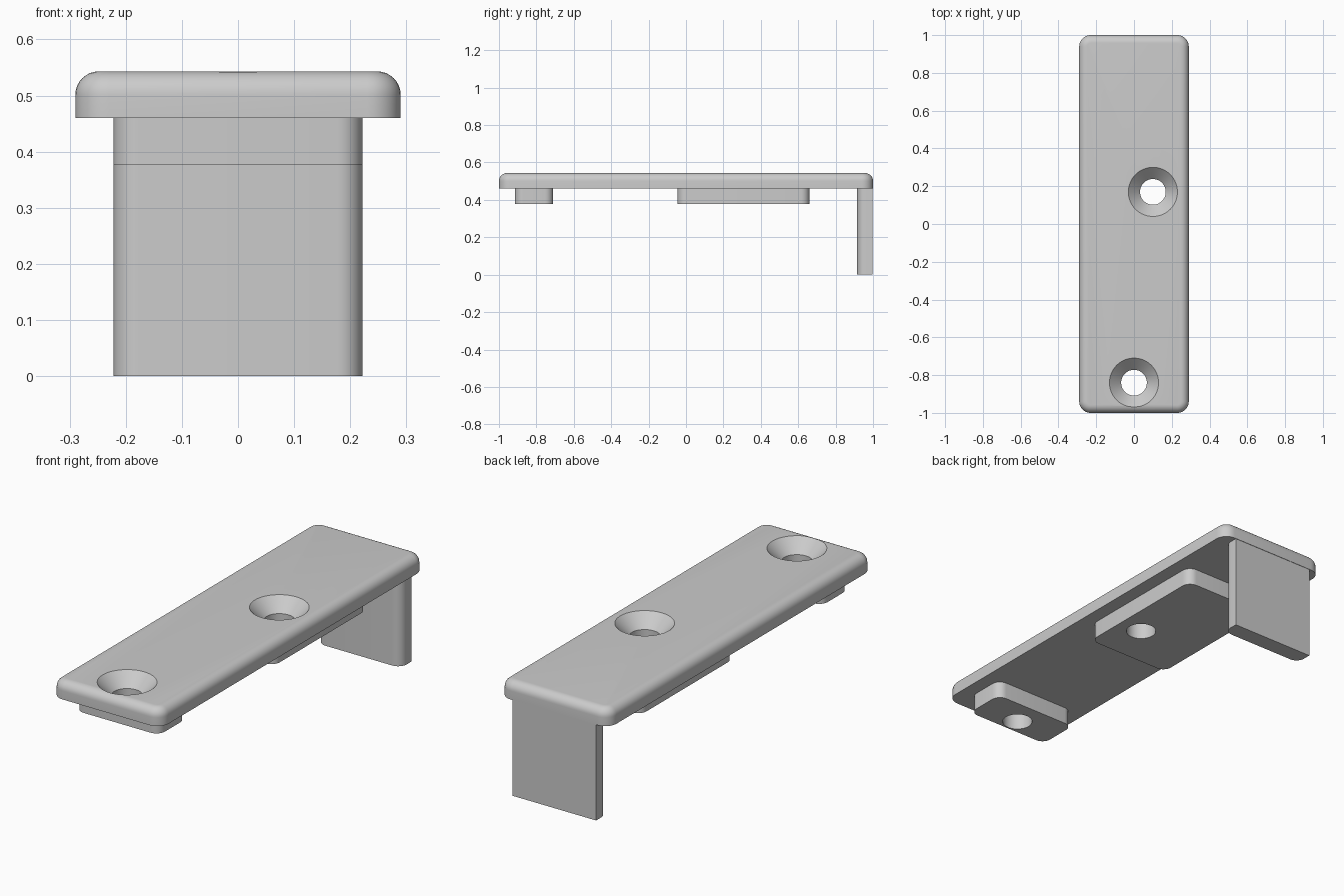
import bpy
import bmesh
import math

cube = bpy.data.objects.get("Cube")
if cube:
    bpy.data.objects.remove(cube, do_unlink=True)

grey = bpy.data.materials.new("plain grey")
grey.use_nodes = True
COLOUR = (0.6, 0.6, 0.6, 1)
grey.diffuse_color = COLOUR
grey.node_tree.nodes["Principled BSDF"].inputs["Base Color"].default_value = COLOUR

TOP, UNDER, PAD_BOTTOM = 0.543, 0.46, 0.377
HOLES = [(0, -0.84), (0.1, 0.17)]


def add_object(name, bm):
    bmesh.ops.recalc_face_normals(bm, faces=bm.faces)
    mesh = bpy.data.meshes.new(name)
    bm.to_mesh(mesh)
    bm.free()
    obj = bpy.data.objects.new(name, mesh)
    mesh.materials.append(grey)
    bpy.context.collection.objects.link(obj)
    return obj


def block(name, half_x, y0, y1, z0, z1, radius, top_radius=0, front_only=False):
    """Box with rounded upright corners and, if asked, a rounded top rim."""
    bm = bmesh.new()
    bmesh.ops.create_cube(bm, size=1)
    for v in bm.verts:
        v.co.x *= 2 * half_x
        v.co.y = y1 if v.co.y > 0 else y0
        v.co.z = z1 if v.co.z > 0 else z0
    upright = [e for e in bm.edges
               if abs(e.verts[0].co.z - e.verts[1].co.z) > 0.01
               and (not front_only or e.verts[0].co.y == e.verts[1].co.y < (y0 + y1) / 2)]
    bmesh.ops.bevel(bm, geom=upright, offset=radius, segments=8,
                    profile=0.5, affect='EDGES')
    if top_radius:
        rim = [e for e in bm.edges if all(v.co.z > z1 - 1e-5 for v in e.verts)]
        bmesh.ops.bevel(bm, geom=rim, offset=top_radius, segments=8,
                        profile=0.5, affect='EDGES')
    return add_object(name, bm)


def screw_cutter(name, x, y, sides=64):
    """Countersunk hole shape: straight bore opening into a cone."""
    bm = bmesh.new()
    rings = []
    for r, z in [(0.068, 0.3), (0.068, TOP - 0.062), (0.14, TOP + 0.01)]:
        rings.append([bm.verts.new((x + r * math.cos(i * math.tau / sides),
                                    y + r * math.sin(i * math.tau / sides), z))
                      for i in range(sides)])
    for low, high in zip(rings, rings[1:]):
        for i in range(sides):
            j = (i + 1) % sides
            bm.faces.new((low[i], low[j], high[j], high[i]))
    bm.faces.new(rings[0])
    bm.faces.new(rings[-1])
    cutter = add_object(name, bm)
    cutter.hide_render = True
    return cutter


# Main parts
plate = block("top_plate", 0.29, -1, 1, UNDER, TOP, 0.06, top_radius=0.042)
front_pad = block("front_pad", 0.222, -0.915, -0.71, PAD_BOTTOM, UNDER, 0.045)
middle_pad = block("middle_pad", 0.222, -0.045, 0.66, PAD_BOTTOM, UNDER, 0.045)
leg = block("back_leg", 0.222, 0.915, 0.998, 0, UNDER, 0.045, front_only=True)

# Screw holes
cutters = [screw_cutter(f"hole_cutter_{i}", x, y) for i, (x, y) in enumerate(HOLES)]
for part, tools in [(plate, cutters), (front_pad, cutters[:1]), (middle_pad, cutters[1:])]:
    bpy.context.view_layer.objects.active = part
    for tool in tools:
        cut = part.modifiers.new("screw_hole", 'BOOLEAN')
        cut.operation = 'DIFFERENCE'
        cut.solver = 'EXACT'
        cut.object = tool
        bpy.ops.object.modifier_apply(modifier=cut.name)
for tool in cutters:
    bpy.data.objects.remove(tool, do_unlink=True)

# Smooth rounded surfaces, keep crisp edges
bpy.ops.object.select_all(action='DESELECT')
for part in (plate, front_pad, middle_pad, leg):
    part.select_set(True)
bpy.context.view_layer.objects.active = plate
bpy.ops.object.shade_smooth_by_angle(angle=math.radians(30))
